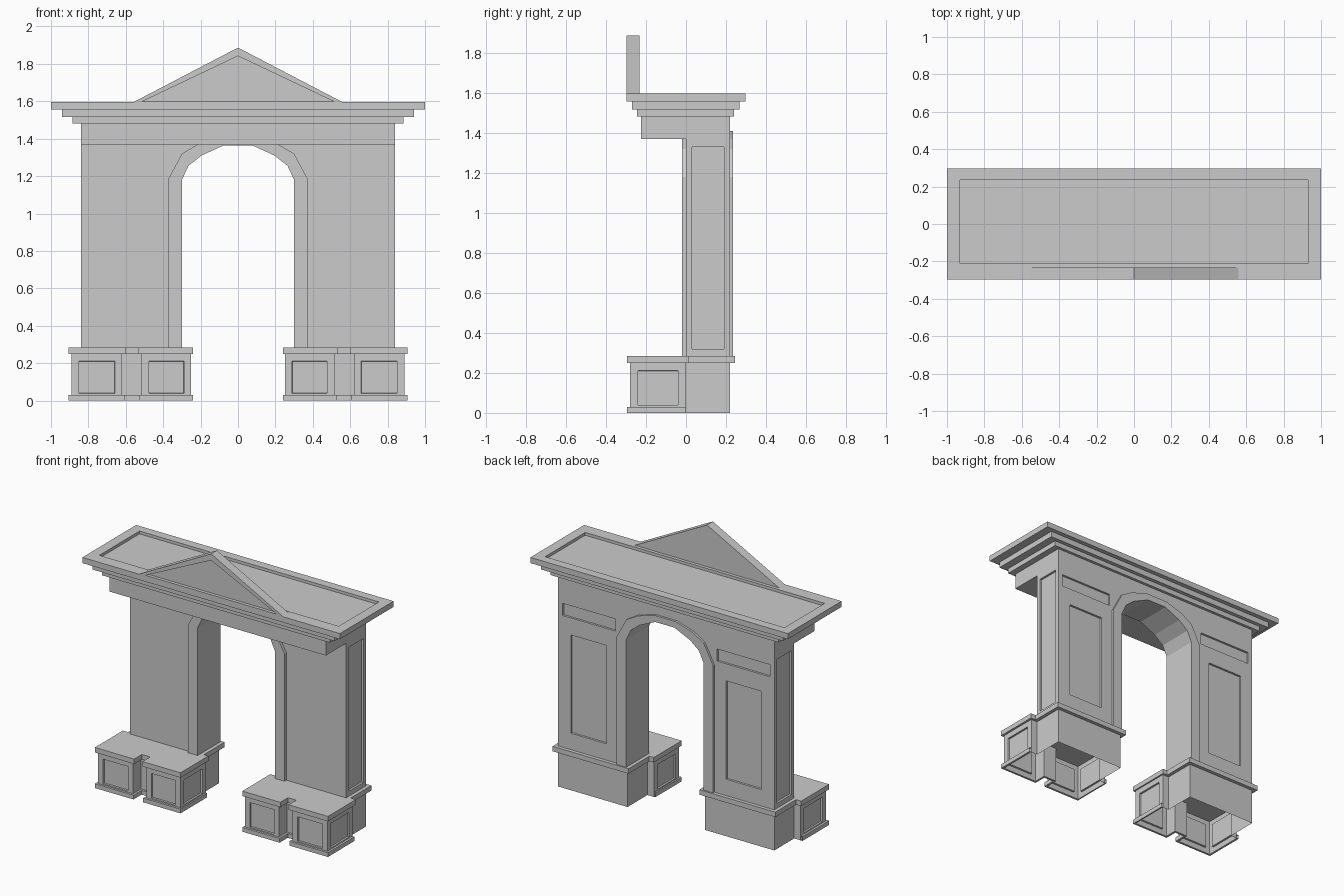
import bpy, bmesh
from mathutils import Vector

if "Cube" in bpy.data.objects:
    bpy.data.objects.remove(bpy.data.objects["Cube"])


def finish(bm, name, mirror=False, fix=True):
    if fix:
        bmesh.ops.recalc_face_normals(bm, faces=bm.faces[:])
    me = bpy.data.meshes.new(name)
    bm.to_mesh(me)
    bm.free()
    ob = bpy.data.objects.new(name, me)
    bpy.context.collection.objects.link(ob)
    if mirror:
        m = ob.modifiers.new("mirror", 'MIRROR')
        m.use_mirror_merge = False
    return ob


def prism(name, pts, a, b, axis='Y', mirror=False):
    """Extrude a 2D outline from a to b along Y (outline xz) or Z (outline xy)."""
    bm = bmesh.new()
    vs = [bm.verts.new((p, a, q) if axis == 'Y' else (p, q, a)) for p, q in pts]
    f = bm.faces.new(vs)
    r = bmesh.ops.extrude_face_region(bm, geom=[f])
    d = Vector((0, b - a, 0)) if axis == 'Y' else Vector((0, 0, b - a))
    bmesh.ops.translate(bm, vec=d, verts=[v for v in r['geom'] if isinstance(v, bmesh.types.BMVert)])
    return finish(bm, name, mirror)


def box(name, x0, x1, y0, y1, z0, z1):
    return prism(name, [(x0, z0), (x1, z0), (x1, z1), (x0, z1)], y0, y1)


def cut(ob, cutters):
    for c in cutters:
        m = ob.modifiers.new("cut", 'BOOLEAN')
        m.operation, m.object, m.solver = 'DIFFERENCE', c, 'EXACT'
        bpy.context.view_layer.objects.active = ob
        bpy.ops.object.modifier_apply(modifier=m.name)
        bpy.data.objects.remove(c)


def both(half):
    """Mirror a right-hand profile running upward to a full arch profile."""
    return half + [(-x, z) for x, z in reversed(half)]


# Arch profiles
inner = [(.30, .285), (.30, 1.18), (.265, 1.255), (.195, 1.31), (.075, 1.365)]
outer = [(.375, .285), (.375, 1.18), (.30, 1.32), (.215, 1.37), (.085, 1.41)]

# Main wall with arched opening and recessed panels
wall = prism("arch_wall", both(inner) + [(-.84, .285), (-.84, 1.48), (.84, 1.48), (.84, .285)], 0, .22)
panels = []
for s in (-1, 1):
    for x0, x1, y0, y1, z0, z1 in [(.465, .74, .205, .3, .40, 1.09),
                                   (.395, .805, .205, .3, 1.21, 1.295),
                                   (.825, .9, .03, .19, .32, 1.33)]:
        panels.append(box("panel_cutter", *sorted((s * x0, s * x1)), y0, y1, z0, z1))
cut(wall, panels)

# Arch trim on both faces
trim = both(inner) + list(reversed(both(outer)))
prism("arch_trim_front", trim, -.02, 0)
prism("arch_trim_back", trim, .22, .235)

# Front overhang and stepped cornice
box("front_overhang", -.84, .84, -.225, 0, 1.37, 1.48)
box("cornice_lower", -.885, .885, -.245, .24, 1.48, 1.515)
box("cornice_middle", -.94, .94, -.27, .267, 1.515, 1.555)
top = box("cornice_top", -1, 1, -.298, .298, 1.555, 1.595)
cut(top, [box("top_cutter", -.93, .93, -.21, .235, 1.575, 1.7)])

# Pediment with recessed triangle
ped = prism("pediment", [(-.56, 1.595), (.56, 1.595), (0, 1.887)], -.298, -.233)
cut(ped, [prism("pediment_cutter", [(-.51, 1.6), (.51, 1.6), (0, 1.842)], -.35, -.275)])

# Plinth cap slabs
prism("plinth_cap", [(.24, -.295), (.535, -.295), (.535, -.21), (.60, -.21), (.60, -.295),
                     (.905, -.295), (.905, .015), (.865, .015), (.865, .245), (.275, .245),
                     (.275, .015), (.24, .015)], .25, .285, 'Z', True)

# Plinth walls: open-bottomed shell with recessed panels on the pedestals
path = [(.30, 0), (.25, 0), (.25, -.28), (.515, -.28), (.515, -.19), (.62, -.19),
        (.62, -.28), (.89, -.28), (.89, 0), (.84, 0), (.84, .22), (.30, .22)]
bm = bmesh.new()
lo = [bm.verts.new((x, y, 0)) for x, y in path]
hi = [bm.verts.new((x, y, .25)) for x, y in path]
n = len(path)
faces = [bm.faces.new((lo[i], lo[(i + 1) % n], hi[(i + 1) % n], hi[i])) for i in range(n)]
bm.normal_update()
chosen = [faces[i] for i in (1, 2, 6, 7)]
bmesh.ops.inset_individual(bm, faces=chosen, thickness=.055)
bmesh.ops.inset_individual(bm, faces=chosen, thickness=.002, depth=-.012)
finish(bm, "plinth_walls", True, False)

# Base moulding around the pedestals
rim = [(.30, 0), (.24, 0), (.24, -.295), (.53, -.295), (.53, -.205), (.605, -.205),
       (.605, -.295), (.905, -.295), (.905, 0), (.84, 0)]
bm = bmesh.new()
rows = [[bm.verts.new((x, y, z)) for x, y in pts]
        for pts, z in ((path[:10], 0), (rim, 0), (rim, .03), (path[:10], .03))]
for r0, r1 in zip(rows, rows[1:]):
    for i in range(1, 8):
        bm.faces.new((r0[i], r0[i + 1], r1[i + 1], r1[i]))
bmesh.ops.delete(bm, geom=[v for v in bm.verts if not v.link_faces], context='VERTS')
finish(bm, "base_moulding", True, False)
